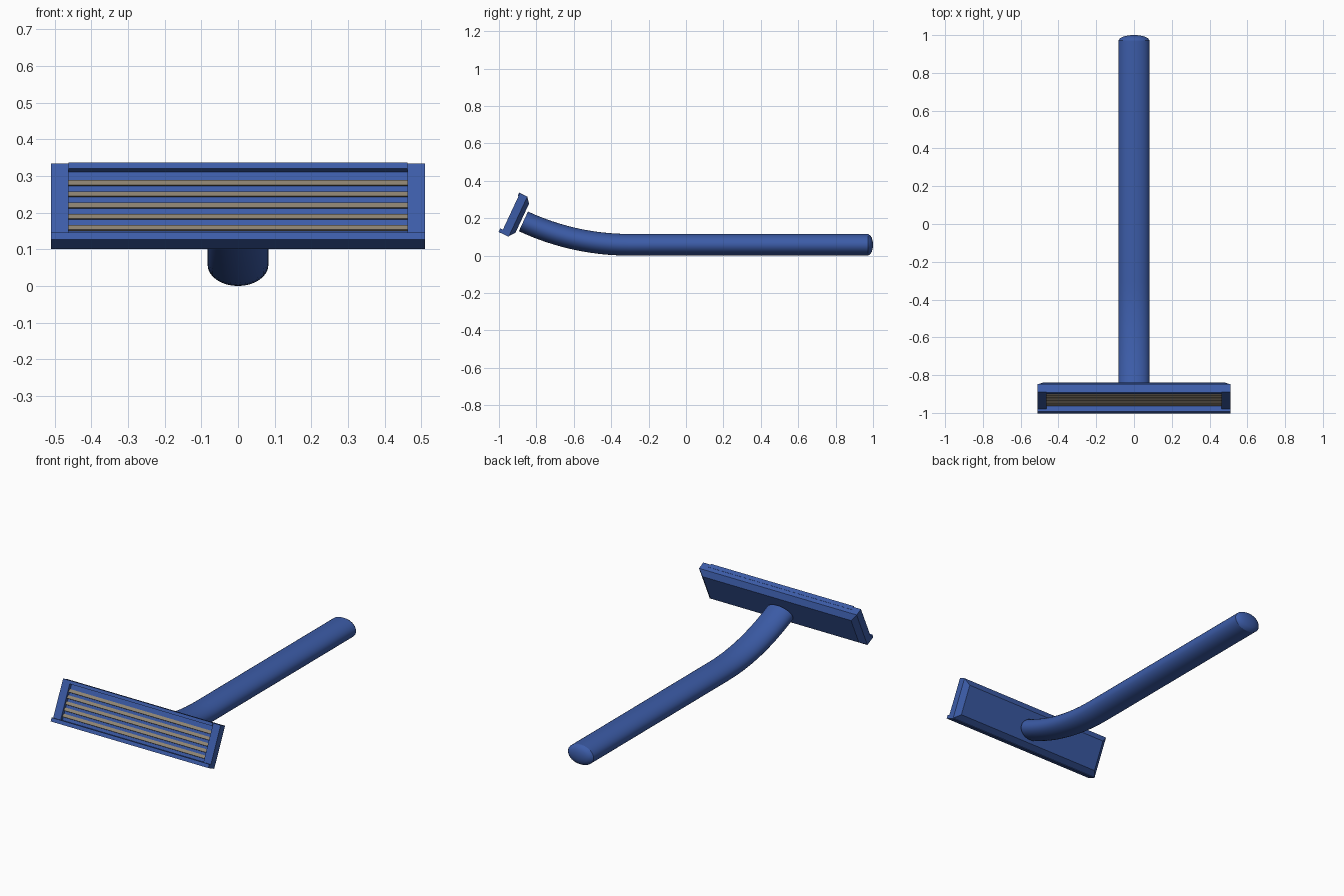
import bpy, bmesh, math
from mathutils import Matrix, Vector

if "Cube" in bpy.data.objects:
    bpy.data.objects.remove(bpy.data.objects["Cube"])


def material(name, rgb):
    m = bpy.data.materials.new(name)
    m.diffuse_color = (*rgb, 1)
    m.use_nodes = True
    m.node_tree.nodes["Principled BSDF"].inputs["Base Color"].default_value = m.diffuse_color
    return m


BLUE = material("blue_plastic", (0.045, 0.107, 0.39))
STEEL = material("warm_steel", (0.27, 0.23, 0.17))

TILT = math.radians(65)
HEAD = Matrix.Rotation(TILT, 4, 'X')   # head space: x across, y up the face, z out of the face


def finish(bm, name, mat):
    bmesh.ops.recalc_face_normals(bm, faces=bm.faces)
    me = bpy.data.meshes.new(name)
    bm.to_mesh(me)
    bm.free()
    me.materials.append(mat)
    ob = bpy.data.objects.new(name, me)
    bpy.context.collection.objects.link(ob)
    return ob


def head_box(name, x, v, n, mat, turn=0.0):
    """Box in head space from (min, max) ranges, optionally turned about x."""
    rng = (x, v, n)
    mid = Vector([(a + b) / 2 for a, b in rng])
    size = [b - a for a, b in rng]
    bm = bmesh.new()
    bmesh.ops.create_cube(bm, size=1, matrix=HEAD @ Matrix.Translation(mid)
                          @ Matrix.Rotation(turn, 4, 'X') @ Matrix.Diagonal((*size, 1)))
    return finish(bm, name, mat)


# head back shell: rectangular plate with chamfered back edges
bm = bmesh.new()
loops = []
for n, inset in ((0.878, 0.03), (0.902, 0.0), (0.927, 0.0)):
    hx, lo, hi = 0.51 - inset, -0.305 + inset, -0.073 - inset
    loops.append([bm.verts.new(HEAD @ Vector((x, v, n)))
                  for x, v in ((-hx, lo), (hx, lo), (hx, hi), (-hx, hi))])
for a, b in zip(loops, loops[1:]):
    for i in range(4):
        j = (i + 1) % 4
        bm.faces.new((a[i], a[j], b[j], b[i]))
bm.faces.new(loops[0])
bm.faces.new(loops[-1])
finish(bm, "head_shell", BLUE)

# raised frame round the blades
for side, name in ((-1, "left"), (1, "right")):
    xs = sorted((side * 0.462, side * 0.51))
    head_box(f"side_frame_{name}", xs, (-0.29, -0.073), (0.926, 0.946), BLUE)
head_box("top_bar", (-0.462, 0.462), (-0.09, -0.072), (0.926, 0.951), BLUE)
head_box("guard_lip", (-0.51, 0.51), (-0.309, -0.288), (0.902, 0.962), BLUE)

# five slanted blades
for i in range(5):
    v = -0.126 - i * 0.0337
    head_box(f"blade_{i + 1}", (-0.462, 0.462), (v - 0.009, v + 0.009),
             (0.932, 0.936), STEEL, turn=-math.radians(20))

# handle: oval section swept along a straight run, an upward bend and a domed end
HW, HH, SIDES = 0.083, 0.058, 32
R, Y0, BEND = 1.335, -0.305, math.radians(25)
stations = []                                   # y, z, angle, scale
for i in range(13):
    a = BEND * (1 - i / 12)
    stations.append((Y0 - R * math.sin(a), HH + R * (1 - math.cos(a)), a, 1))
for y, s in ((0.972, 1), (0.984, 0.88), (0.993, 0.66), (0.998, 0.38), (1.0, 0.12)):
    stations.append((y, HH, 0, s))
bm = bmesh.new()
rings = []
for y, z, a, s in stations:
    ring = []
    for k in range(SIDES):
        t = 2 * math.pi * k / SIDES
        h = HH * s * math.sin(t)
        ring.append(bm.verts.new((HW * s * math.cos(t),
                                  y + h * math.sin(a), z + h * math.cos(a))))
    rings.append(ring)
for a, b in zip(rings, rings[1:]):
    for k in range(SIDES):
        j = (k + 1) % SIDES
        bm.faces.new((a[k], a[j], b[j], b[k]))
bm.faces.new(rings[0])
bm.faces.new(rings[-1])
handle = finish(bm, "handle", BLUE)
bpy.context.view_layer.objects.active = handle
handle.select_set(True)
bpy.ops.object.shade_smooth_by_angle(angle=math.radians(30))
